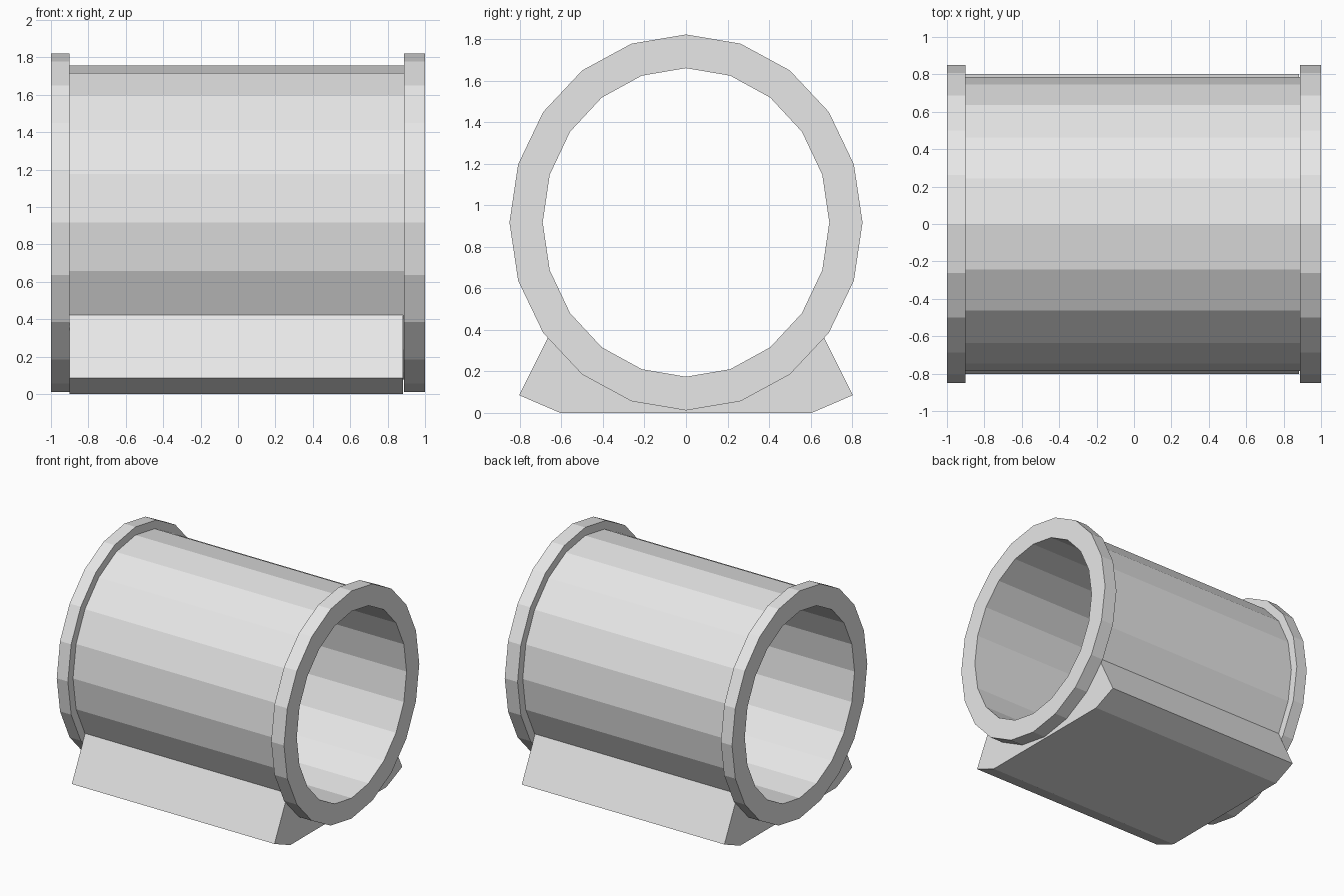
import bpy, bmesh, math

cube = bpy.data.objects.get("Cube")
if cube:
    bpy.data.objects.remove(cube, do_unlink=True)

SIDES = 20
AXIS_Z = 0.917
FLANGE = (0.85, 0.905)   # half width, half height
BODY = (0.785, 0.84)
BORE = (0.69, 0.743)

grey = bpy.data.materials.new("light_grey")
grey.use_nodes = True
colour = (0.8, 0.8, 0.8, 1)
grey.diffuse_color = colour
grey.node_tree.nodes["Principled BSDF"].inputs["Base Color"].default_value = colour


def ellipse_point(radii, step):
    """Point on an oval section, counted in sides from the bottom."""
    a = math.tau * step / SIDES
    return radii[0] * math.sin(a), AXIS_Z - radii[1] * math.cos(a)


def finish(name, bm):
    bmesh.ops.recalc_face_normals(bm, faces=bm.faces)
    mesh = bpy.data.meshes.new(name)
    bm.to_mesh(mesh)
    bm.free()
    mesh.materials.append(grey)
    obj = bpy.data.objects.new(name, mesh)
    bpy.context.collection.objects.link(obj)
    return obj


# Flanged barrel: closed stepped profile carried around the oval section
def build_barrel():
    profile = [(-1, BORE), (-1, FLANGE), (-0.902, FLANGE), (-0.902, BODY),
               (0.887, BODY), (0.887, FLANGE), (1, FLANGE), (1, BORE)]
    bm = bmesh.new()
    loops = [[bm.verts.new((x, *ellipse_point(radii, i))) for i in range(SIDES)]
             for x, radii in profile]
    for k, loop in enumerate(loops):
        other = loops[(k + 1) % len(loops)]
        for i in range(SIDES):
            j = (i + 1) % SIDES
            bm.faces.new((loop[i], loop[j], other[j], other[i]))
    return finish("flanged_barrel", bm)


# Saddle base: splayed foot whose top cradles the barrel
def build_saddle():
    cradle = [ellipse_point(BODY, i) for i in range(-3, 4)]
    foot = [(0.803, 0.085), (0.605, 0), (-0.605, 0), (-0.803, 0.085)]
    bm = bmesh.new()
    face = bm.faces.new([bm.verts.new((-0.9, y, z)) for y, z in cradle + foot])
    result = bmesh.ops.extrude_face_region(bm, geom=[face])
    moved = [v for v in result["geom"] if isinstance(v, bmesh.types.BMVert)]
    bmesh.ops.translate(bm, verts=moved, vec=(1.783, 0, 0))
    # The extrusion keeps the starting face, so the solid is closed
    return finish("saddle_base", bm)


build_barrel()
build_saddle()
